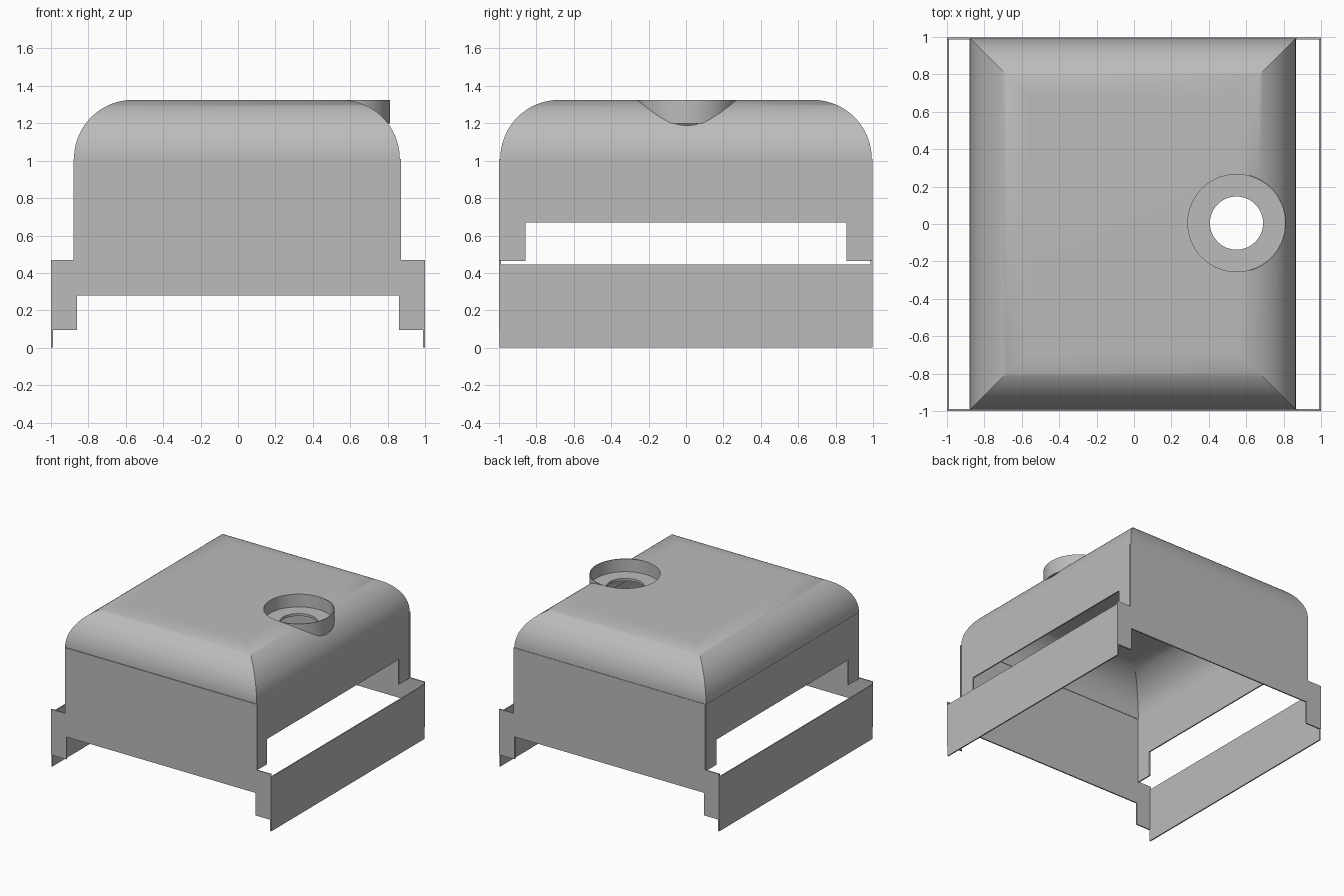
import bpy, bmesh, math

cube = bpy.data.objects.get("Cube")
if cube:
    bpy.data.objects.remove(cube, do_unlink=True)

T = 0.01          # sheet thickness
SHIFT = -0.006    # small sideways offset of the upper body
HALF_X, HALF_Y = 0.871, 0.993
RIM_Z, TOP_Z = 1.01, 1.325

grey = bpy.data.materials.new("sheet_grey")
grey.use_nodes = True
COLOUR = (0.5, 0.5, 0.5, 1)
grey.diffuse_color = COLOUR
grey.node_tree.nodes["Principled BSDF"].inputs["Base Color"].default_value = COLOUR


def finish(name, bm):
    bmesh.ops.recalc_face_normals(bm, faces=bm.faces)
    mesh = bpy.data.meshes.new(name)
    bm.to_mesh(mesh)
    bm.free()
    mesh.materials.append(grey)
    obj = bpy.data.objects.new(name, mesh)
    bpy.context.collection.objects.link(obj)
    return obj


def select(obj):
    bpy.ops.object.select_all(action='DESELECT')
    obj.select_set(True)
    bpy.context.view_layer.objects.active = obj


def smooth(obj):
    select(obj)
    bpy.ops.object.shade_smooth_by_angle(angle=math.radians(30))


def panel(name, half, axis, start, shift=0.0):
    """Extrude a mirrored half outline (u, z) by T along axis, from start."""
    outline = [(u, z) for u, z in half] + [(-u, z) for u, z in reversed(half)]
    bm = bmesh.new()
    place = (lambda u, z: (start, u, z)) if axis == 'X' else (lambda u, z: (u, start, z))
    face = bm.faces.new([bm.verts.new(place(u + shift, z)) for u, z in outline])
    out = bmesh.ops.extrude_face_region(bm, geom=[face])
    verts = [g for g in out["geom"] if isinstance(g, bmesh.types.BMVert)]
    bmesh.ops.translate(bm, verts=verts, vec=(T, 0, 0) if axis == 'X' else (0, T, 0))
    return finish(name, bm)


def lathe(name, profile, x, y, steps=96):
    """Revolve a closed (radius, z) profile around a vertical axis."""
    bm = bmesh.new()
    rings = []
    for i in range(steps):
        a = math.tau * i / steps
        rings.append([bm.verts.new((x + r * math.cos(a), y + r * math.sin(a), z))
                      for r, z in profile])
    n = len(profile)
    for i in range(steps):
        p, q = rings[i], rings[(i + 1) % steps]
        for j in range(n):
            k = (j + 1) % n
            bm.faces.new((p[j], q[j], q[k], p[k]))
    return finish(name, bm)


# End walls with stepped wings and a notch under the middle
end_half = [(0.86, 0.28), (0.86, 0.095), (1.0, 0.095), (1.0, 0.47),
            (HALF_X + 0.001, 0.47), (HALF_X + 0.001, RIM_Z)]
for name, y in (("front_wall", -1.0), ("back_wall", 0.987)):
    panel(name, end_half, 'Y', y)

# Side walls with a leg at each end
side_half = [(0.857, 0.67), (0.857, 0.463), (HALF_Y, 0.463), (HALF_Y, RIM_Z)]
panel("left_wall", side_half, 'X', HALF_X + SHIFT - T)
panel("right_wall", side_half, 'X', -HALF_X + SHIFT - 0.002)

# Outer side skirts
skirt_half = [(0.996, 0), (0.996, 0.445)]
panel("left_skirt", skirt_half, 'X', 1.0 - T)
panel("right_skirt", skirt_half, 'X', -1.0)

# Lid with quarter-round edges and mitred corners
bm = bmesh.new()
radius = TOP_Z - RIM_Z
rings = []
for i in range(25):
    a = math.pi / 2 * i / 24
    inset, z = radius * (1 - math.cos(a)), RIM_Z + radius * math.sin(a)
    rings.append([bm.verts.new((sx * (HALF_X - inset) + SHIFT, sy * (HALF_Y - inset), z))
                  for sx, sy in ((-1, -1), (1, -1), (1, 1), (-1, 1))])
for lo, hi in zip(rings, rings[1:]):
    for j in range(4):
        k = (j + 1) % 4
        bm.faces.new((lo[j], lo[k], hi[k], hi[j]))
bm.faces.new(rings[-1])
lid = finish("lid", bm)

# Round opening in the lid
PX, PY, PR, FLOOR = 0.548, 0.005, 0.266, 1.2
bm = bmesh.new()
bmesh.ops.create_cone(bm, cap_ends=True, segments=96, radius1=PR - 0.004,
                      radius2=PR - 0.004, depth=0.6)
bmesh.ops.translate(bm, verts=bm.verts, vec=(PX, PY, 1.4))
cutter = finish("opening_cutter", bm)
cutter.hide_render = True

shell = lid.modifiers.new("shell", 'SOLIDIFY')
shell.thickness = T
shell.offset = -1
cut = lid.modifiers.new("opening", 'BOOLEAN')
cut.operation = 'DIFFERENCE'
cut.object = cutter
cut.solver = 'EXACT'
select(lid)
for mod in ("shell", "opening"):
    bpy.ops.object.modifier_apply(modifier=mod)
bpy.data.objects.remove(cutter, do_unlink=True)
smooth(lid)

# Sunken cup with a hole through its floor
HOLE = 0.142
cup = lathe("filler_cup", [(HOLE, FLOOR), (PR, FLOOR), (PR, TOP_Z), (PR - 0.006, TOP_Z),
                           (PR - 0.006, FLOOR + 0.02), (HOLE, FLOOR + 0.02)], PX, PY)
smooth(cup)
